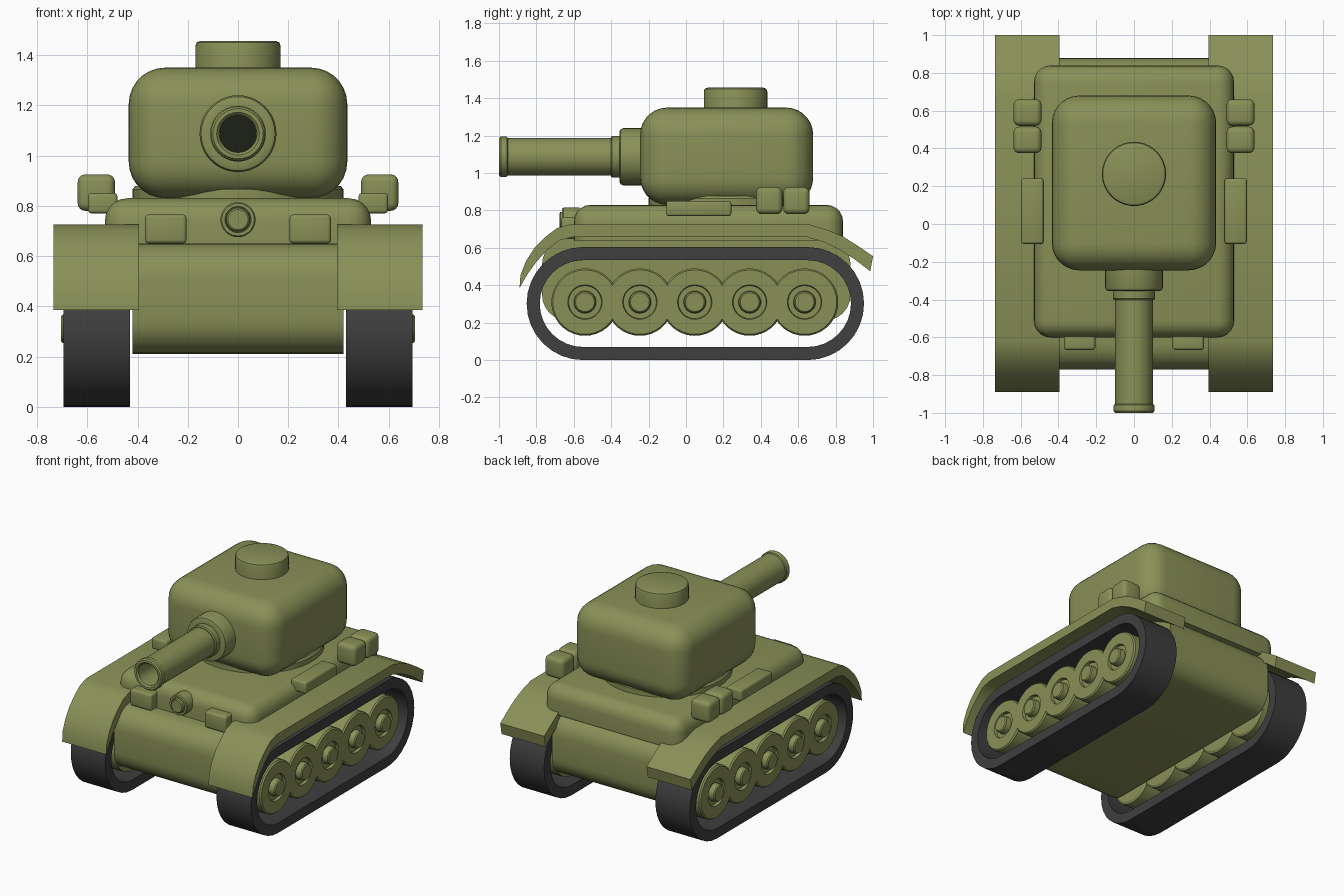
import bpy, bmesh
from math import sin, cos, pi, radians
from mathutils import Matrix

if "Cube" in bpy.data.objects:
    bpy.data.objects.remove(bpy.data.objects["Cube"])


def material(name, rgb):
    m = bpy.data.materials.new(name)
    m.diffuse_color = (*rgb, 1)
    m.use_nodes = True
    m.node_tree.nodes["Principled BSDF"].inputs["Base Color"].default_value = m.diffuse_color
    return m


OLIVE = material("olive", (0.25, 0.28, 0.095))
RUBBER = material("rubber", (0.05, 0.05, 0.05))
DARK = material("bore_dark", (0.012, 0.015, 0.008))


def finish(name, bm, mat=OLIVE):
    bmesh.ops.remove_doubles(bm, verts=bm.verts, dist=1e-5)
    bmesh.ops.recalc_face_normals(bm, faces=bm.faces)
    me = bpy.data.meshes.new(name)
    bm.to_mesh(me)
    bm.free()
    ob = bpy.data.objects.new(name, me)
    bpy.context.collection.objects.link(ob)
    me.materials.append(mat)
    bpy.ops.object.select_all(action='DESELECT')
    ob.select_set(True)
    bpy.context.view_layer.objects.active = ob
    bpy.ops.object.shade_smooth_by_angle(angle=radians(32))
    return ob


def box(name, x, y, z, r, seg=4, pick=lambda a, b: True):
    """Box from (min, max) ranges; edges chosen by pick are rounded."""
    bm = bmesh.new()
    bmesh.ops.create_cube(bm, size=1)
    for v in bm.verts:
        v.co = [lo + (c + 0.5) * (hi - lo) for c, (lo, hi) in zip(v.co, (x, y, z))]
    edges = [e for e in bm.edges if pick(e.verts[0].co, e.verts[1].co)]
    bmesh.ops.bevel(bm, geom=edges, offset=r, segments=seg, profile=0.5,
                    affect='EDGES', clamp_overlap=True)
    return finish(name, bm)


def lathe(name, profile, loc, rot=Matrix(), n=40, mat=OLIVE):
    """Revolve (radius, height) points about local z, then rotate and move."""
    bm = bmesh.new()
    rings = [[bm.verts.new((r * cos(2 * pi * i / n), r * sin(2 * pi * i / n), h))
              for i in range(n)] for r, h in profile if r > 0]
    for a, b in zip(rings, rings[1:]):
        for i in range(n):
            j = (i + 1) % n
            bm.faces.new((a[i], a[j], b[j], b[i]))
    bm.faces.new(rings[0])
    bm.faces.new(rings[-1])
    bmesh.ops.transform(bm, matrix=Matrix.Translation(loc) @ rot, verts=bm.verts)
    return finish(name, bm, mat)


def band(name, outer, inner, x0, x1, closed, mat=OLIVE):
    """Solid strip between two (y, z) outlines, running from x0 to x1."""
    bm = bmesh.new()
    rows = [[bm.verts.new(c) for c in ((x0, *o), (x1, *o), (x1, *i), (x0, *i))]
            for o, i in zip(outer, inner)]
    for a, b in zip(rows, rows[1:] + rows[:1] if closed else rows[1:]):
        for k in range(4):
            m = (k + 1) % 4
            bm.faces.new((a[k], a[m], b[m], b[k]))
    if not closed:
        bm.faces.new(rows[0])
        bm.faces.new(rows[-1])
    return finish(name, bm, mat)


def stadium(r, n=16):
    pts = []
    for yc, start in ((0.65, -pi / 2), (-0.55, pi / 2)):
        pts += [(yc + r * cos(start + pi * i / n), 0.302 + r * sin(start + pi * i / n))
                for i in range(n + 1)]
    return pts


FRONT = Matrix.Rotation(pi / 2, 4, 'X')   # local z -> -y

# Hull
box("lower_hull", (-0.42, 0.42), (-0.77, 0.88), (0.21, 0.65), 0.14, 6,
    lambda a, b: abs(a.x - b.x) > 0.1)
box("upper_hull", (-0.53, 0.53), (-0.6, 0.84), (0.64, 0.83), 0.09, 5,
    lambda a, b: max(a.z, b.z) > 0.7)

# Turret, its ring and hatch
lathe("turret_ring", [(0.42, 0.78), (0.42, 0.865), (0.41, 0.878)], (0, 0.22, 0), n=56)
box("turret", (-0.435, 0.435), (-0.245, 0.68), (0.83, 1.35), 0.145, 7)
lathe("hatch", [(0.17, 1.3), (0.17, 1.435), (0.165, 1.45), (0.15, 1.456)], (0, 0.265, 0))

# Gun, heights measured forward from y = 0
lathe("gun_collar", [(0.153, 0.2), (0.153, 0.335), (0.147, 0.35), (0.135, 0.355),
                     (0.111, 0.355), (0.111, 0.395), (0.105, 0.402), (0.09, 0.402)],
      (0, 0, 1.087), FRONT)
lathe("gun_barrel", [(0.1, 0.3), (0.1, 0.953), (0.106, 0.957), (0.108, 0.965), (0.108, 0.99),
                     (0.1, 1.0), (0.085, 1.0), (0.075, 0.99), (0.075, 0.72)],
      (0, 0, 1.087), FRONT)
lathe("gun_bore", [(0.0745, 0.73), (0.0745, 0.735)], (0, 0, 1.087), FRONT, mat=DARK)

# Headlamp
lathe("headlamp", [(0.07, 0.57), (0.07, 0.655), (0.065, 0.662), (0.052, 0.662),
                   (0.05, 0.65), (0.048, 0.65), (0.046, 0.672), (0.04, 0.677)],
      (0, 0, 0.745), FRONT, n=28)

# Fender outlines
FEND_TOP = [(-0.885, 0.455), (-0.855, 0.53), (-0.81, 0.6), (-0.75, 0.66), (-0.69, 0.705),
            (-0.62, 0.725), (0.66, 0.725), (0.76, 0.695), (0.84, 0.66), (0.92, 0.61), (1.0, 0.555)]
FEND_LOW = [(-0.89, 0.385), (-0.85, 0.455), (-0.8, 0.525), (-0.74, 0.59), (-0.68, 0.64),
            (-0.61, 0.657), (0.65, 0.657), (0.74, 0.63), (0.82, 0.59), (0.9, 0.54), (0.985, 0.475)]

for s, side in ((1, "right"), (-1, "left")):
    def xr(a, b):
        return tuple(sorted((s * a, s * b)))

    # Running gear
    band(f"{side}_track", stadium(0.302), stadium(0.232), *xr(0.43, 0.695), True, RUBBER)
    outward = Matrix.Rotation(s * pi / 2, 4, 'Y')
    for i in range(5):
        lathe(f"{side}_wheel_{i + 1}",
              [(0.165, 0.43), (0.18, 0.44), (0.18, 0.67), (0.172, 0.68), (0.092, 0.68),
               (0.088, 0.66), (0.06, 0.66), (0.057, 0.697), (0.05, 0.704)],
              (0, -0.54 + 0.2935 * i, 0.31), outward, n=36)

    # Fender and fittings
    band(f"{side}_fender", FEND_TOP, FEND_LOW, *xr(0.395, 0.735), False)
    box(f"{side}_front_box", xr(0.205, 0.37), (-0.667, -0.57), (0.65, 0.765), 0.015, 3)
    box(f"{side}_side_bar", xr(0.48, 0.597), (-0.105, 0.242), (0.77, 0.85), 0.013, 3)
    for n, y in (("front", 0.375), ("rear", 0.52)):
        box(f"{side}_{n}_stowage_box", xr(0.49, 0.638), (y, y + 0.14), (0.78, 0.925), 0.03, 4)
